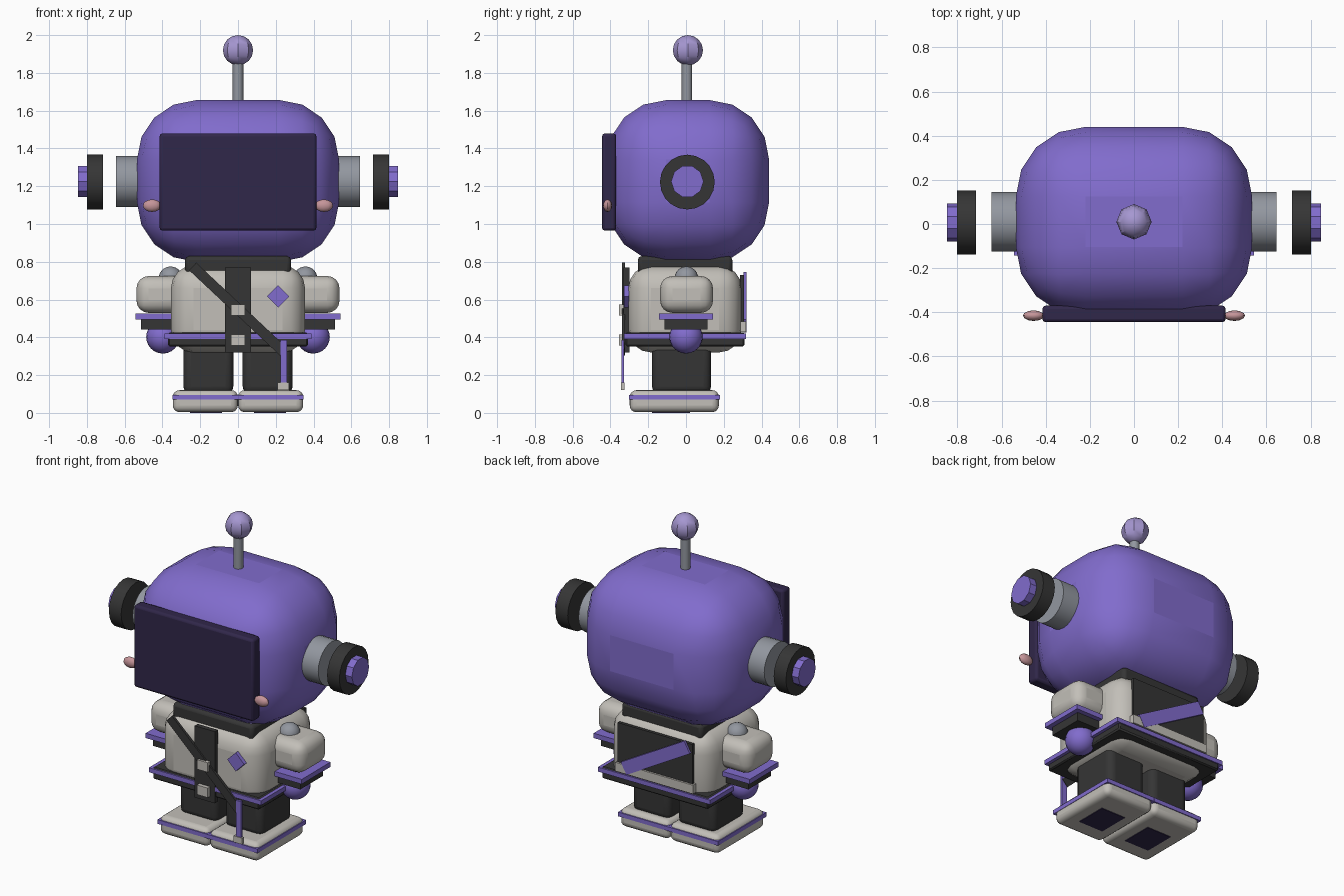
import bpy
import math
from mathutils import Vector

cube = bpy.data.objects.get("Cube")
if cube:
    bpy.data.objects.remove(cube, do_unlink=True)


def material(name, r, g, b):
    m = bpy.data.materials.new(name)
    m.use_nodes = True
    m.diffuse_color = (r, g, b, 1)
    m.node_tree.nodes["Principled BSDF"].inputs["Base Color"].default_value = (r, g, b, 1)
    return m


purple = material("purple", 0.22, 0.15, 0.61)
screen_violet = material("dark violet", 0.03, 0.02, 0.068)
charcoal = material("charcoal", 0.036, 0.036, 0.036)
cream = material("cream", 0.54, 0.52, 0.48)
grey = material("grey", 0.29, 0.31, 0.35)
lavender = material("lavender", 0.38, 0.31, 0.64)
pink = material("pink", 0.56, 0.30, 0.32)


def finish(name, mat, smooth=True):
    """Name, colour and shade the object that was just added."""
    ob = bpy.context.object
    ob.name = name
    ob.data.materials.append(mat)
    bpy.ops.object.transform_apply(location=False, rotation=True, scale=True)
    if smooth:
        bpy.ops.object.shade_smooth_by_angle(angle=math.radians(35))
    return ob


def box(name, mat, center, size, bevel=0, segments=4, tilt=0):
    """Box with optional rounded edges, tilted in the front plane."""
    bpy.ops.mesh.primitive_cube_add(size=1, location=center, rotation=(0, tilt, 0))
    bpy.context.object.scale = size
    ob = finish(name, mat, smooth=bevel > 0)
    if bevel:
        mod = ob.modifiers.new("rounding", "BEVEL")
        mod.width = bevel
        mod.segments = segments
        mod.limit_method = "NONE"
    return ob


def cylinder(name, mat, center, radius, depth, sides=24, along_x=False):
    turn = (0, math.pi / 2, 0) if along_x else (0, 0, 0)
    bpy.ops.mesh.primitive_cylinder_add(vertices=sides, radius=radius, depth=depth,
                                        location=center, rotation=turn)
    return finish(name, mat)


def ball(name, mat, center, radii, segments=20, rings=12):
    bpy.ops.mesh.primitive_uv_sphere_add(segments=segments, ring_count=rings,
                                         radius=1, location=center)
    bpy.context.object.scale = radii
    ob = finish(name, mat)
    bpy.ops.object.shade_smooth()
    return ob


def band(name, mat, start, end, y, width, thick):
    """Flat strap between two (x, z) points."""
    a, b = Vector(start), Vector(end)
    mid, d = (a + b) / 2, b - a
    return box(name, mat, (mid.x, y, mid.y), (d.length, thick, width),
               tilt=-math.atan2(d.y, d.x))


# Head, screen and antenna
box("head", purple, (0, 0.01, 1.228), (1.07, 0.86, 0.856), 0.315)
box("face_screen", screen_violet, (0, -0.407, 1.222), (0.83, 0.075, 0.515), 0.015, 2)
cylinder("antenna_stem", grey, (0, 0.005, 1.74), 0.028, 0.22, 12)
ball("antenna_ball", lavender, (0, 0.01, 1.92), (0.08, 0.08, 0.08), 8, 8)

# Neck and torso
box("neck", charcoal, (0, -0.005, 0.78), (0.56, 0.5, 0.1), 0.02, 2)
box("torso", cream, (0, -0.005, 0.55), (0.71, 0.6, 0.46), 0.12)

# Belt with a coloured rim
box("belt", charcoal, (0, -0.005, 0.389), (0.74, 0.63, 0.074), 0.008, 1)
box("belt_rim", purple, (0, -0.005, 0.406), (0.78, 0.645, 0.028))

# Front straps, buckles and badge
box("front_strap", charcoal, (0, -0.315, 0.545), (0.14, 0.03, 0.45))
band("diagonal_strap", charcoal, (-0.24, 0.775), (0.24, 0.325), -0.332, 0.055, 0.016)
for label, z in (("upper", 0.545), ("lower", 0.386)):
    box(label + "_buckle", cream, (0, -0.342, z), (0.075, 0.024, 0.06))
box("chest_badge", purple, (0.213, -0.315, 0.617), (0.083, 0.024, 0.083), tilt=math.pi / 4)
box("hanging_strap", purple, (0.242, -0.334, 0.265), (0.036, 0.014, 0.24))
box("strap_tip", cream, (0.24, -0.335, 0.14), (0.06, 0.02, 0.04))

# Back panel, pocket lip and sash
box("back_panel", charcoal, (0, 0.296, 0.595), (0.52, 0.02, 0.27))
box("back_panel_lip", cream, (0, 0.303, 0.455), (0.54, 0.03, 0.055))
band("back_sash", purple, (0.21, 0.46), (-0.23, 0.71), 0.312, 0.08, 0.015)

# Paired parts
for side, s in (("left", 1), ("right", -1)):
    # Ear pieces
    cylinder(side + "_ear_base", grey, (s * 0.575, 0.01, 1.225), 0.135, 0.14, 24, True)
    cylinder(side + "_ear_disc", charcoal, (s * 0.758, 0.007, 1.222), 0.145, 0.085, 20, True)
    cylinder(side + "_ear_cap", purple, (s * 0.82, 0.007, 1.225), 0.086, 0.052, 10, True)
    ball(side + "_cheek", pink, (s * 0.455, -0.415, 1.097), (0.048, 0.024, 0.033), 12, 8)

    # Arm, cuff and hand
    ball(side + "_shoulder", grey, (s * 0.357, 0.002, 0.715), (0.062, 0.062, 0.06))
    box(side + "_arm", cream, (s * 0.4, 0.003, 0.627), (0.275, 0.28, 0.195), 0.065)
    box(side + "_cuff", purple, (s * 0.4, 0, 0.51), (0.285, 0.285, 0.03))
    box(side + "_wrist", charcoal, (s * 0.4, 0, 0.47), (0.225, 0.225, 0.055))
    ball(side + "_hand", purple, (s * 0.398, 0, 0.402), (0.088, 0.088, 0.088))

    # Leg, foot, foot trim and sole patch
    box(side + "_leg", charcoal, (s * 0.157, -0.024, 0.235), (0.264, 0.312, 0.27), 0.04)
    box(side + "_foot", cream, (s * 0.173, -0.062, 0.062), (0.344, 0.472, 0.116), 0.035)
    box(side + "_foot_trim", purple, (s * 0.174, -0.062, 0.083), (0.347, 0.482, 0.026))
    box(side + "_sole_patch", screen_violet, (s * 0.17, -0.08, 0.004), (0.17, 0.2, 0.008))
